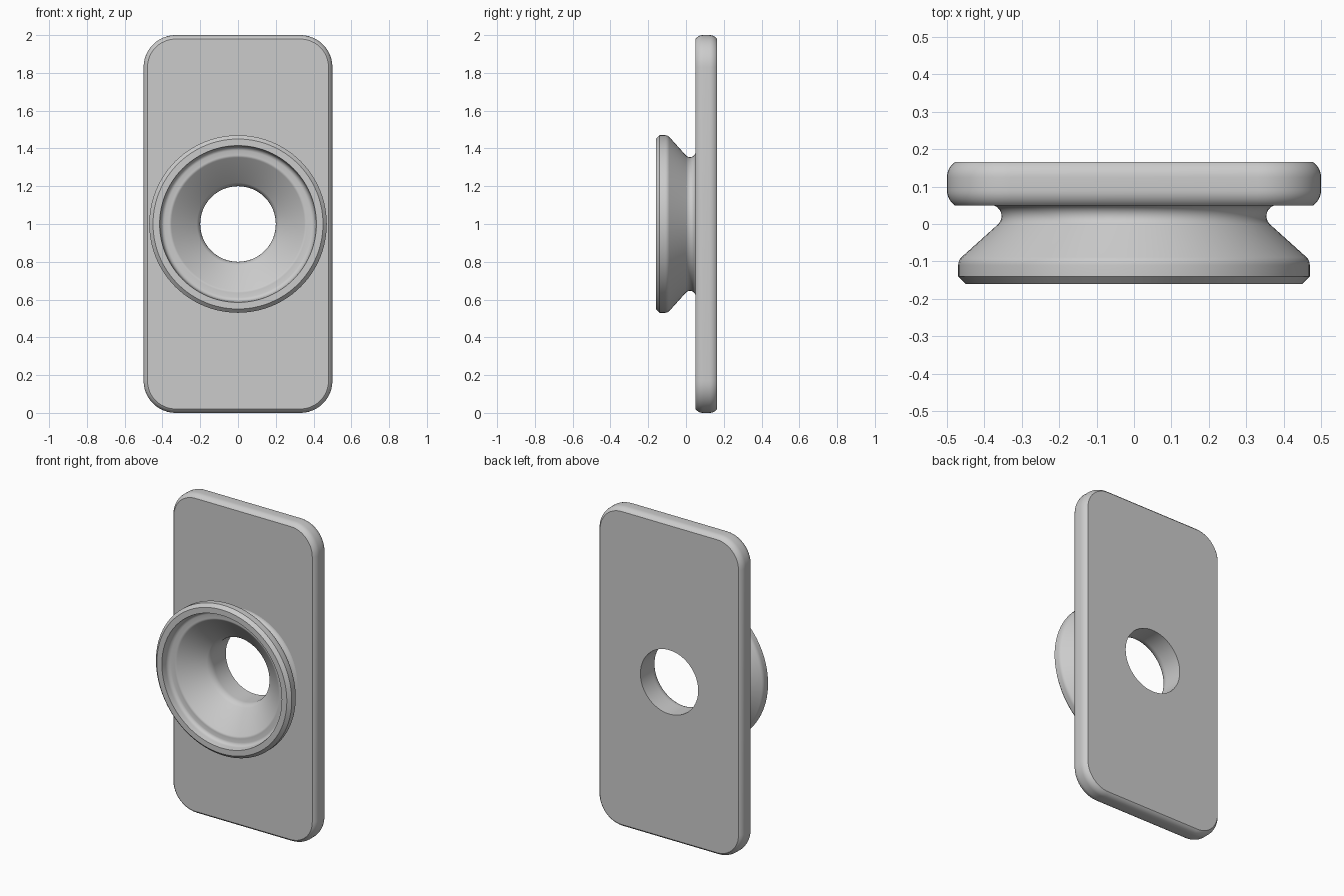
import bpy, bmesh
from math import sin, cos, pi, radians
from mathutils import Matrix

cube = bpy.data.objects.get("Cube")
if cube:
    bpy.data.objects.remove(cube, do_unlink=True)

grey = bpy.data.materials.new("plain grey")
grey.use_nodes = True
grey.diffuse_color = (0.6, 0.6, 0.6, 1)
grey.node_tree.nodes["Principled BSDF"].inputs["Base Color"].default_value = (0.6, 0.6, 0.6, 1)

FRONT, BACK, HOLE, MID = 0.05, 0.165, 0.2, 1.0
STEPS = 96


def finish(name, bm):
    bmesh.ops.recalc_face_normals(bm, faces=bm.faces)
    mesh = bpy.data.meshes.new(name)
    bm.to_mesh(mesh)
    bm.free()
    mesh.materials.append(grey)
    obj = bpy.data.objects.new(name, mesh)
    bpy.context.collection.objects.link(obj)
    return obj


def smooth(obj):
    bpy.ops.object.select_all(action="DESELECT")
    obj.select_set(True)
    bpy.context.view_layer.objects.active = obj
    bpy.ops.object.shade_smooth_by_angle(angle=radians(30))


def skin(bm, rings, loop=False):
    for a, b in zip(rings, rings[1:] + rings[:1] if loop else rings[1:]):
        n = len(a)
        for i in range(n):
            j = (i + 1) % n
            bm.faces.new((a[i], a[j], b[j], b[i]))


def arc(r, y, radius, start, end, n):
    """Profile points on a circular arc, angles in degrees."""
    angles = [radians(start + (end - start) * i / n) for i in range(n + 1)]
    return [(r + radius * cos(t), y + radius * sin(t)) for t in angles]


# Backing plate: rounded rectangle with curved rims
def rounded_ring(bm, inset, y, corner=0.17, n=12):
    ring = []
    for q, (sx, sz) in enumerate([(1, 1), (-1, 1), (-1, -1), (1, -1)]):
        for i in range(n + 1):
            t = (q + i / n) * pi / 2
            ring.append(bm.verts.new((sx * (0.5 - corner) + (corner - inset) * cos(t), y,
                                      MID + sz * (1 - corner) + (corner - inset) * sin(t))))
    return ring


bm = bmesh.new()
edge = arc(-0.049, 0, 0.049, 55, 0, 6)
sections = [(-dr, FRONT + 0.04 - dy) for dr, dy in edge]
sections += [(-dr, BACK - 0.04 + dy) for dr, dy in reversed(edge)]
rings = [rounded_ring(bm, *s) for s in sections]
skin(bm, rings)
bm.faces.new(rings[0])
bm.faces.new(rings[-1])
plate = finish("backing_plate", bm)

# Round hole through the plate
bm = bmesh.new()
bmesh.ops.create_cone(bm, cap_ends=True, segments=STEPS, radius1=HOLE, radius2=HOLE, depth=1,
                      matrix=Matrix.Translation((0, 0, MID)) @ Matrix.Rotation(pi / 2, 4, "X"))
cutter = finish("hole_cutter", bm)
cut = plate.modifiers.new("hole", "BOOLEAN")
cut.object = cutter
cut.solver = "EXACT"
bpy.context.view_layer.objects.active = plate
bpy.ops.object.modifier_apply(modifier=cut.name)
bpy.data.objects.remove(cutter, do_unlink=True)
smooth(plate)

# Flared cup: profile of (radius, y), from neck round the lip into the funnel
profile = arc(0.384, 0.021, 0.03, 90, 225, 10)
profile += arc(0.44, -0.11, 0.03, 45, 0, 4)
profile += [(0.47, -0.14), (0.45, -0.16), (0.415, -0.16)]
profile += arc(0.385, -0.13, 0.025, 0, 80, 5)
profile += arc(0.365, -0.085, 0.02, 270, 225, 4)
profile += arc(0.26, 0.045, 0.06, 225, 180, 6)
profile += [(HOLE, FRONT)]
bm = bmesh.new()
rings = [[bm.verts.new((r * cos(2 * pi * i / STEPS), y, MID + r * sin(2 * pi * i / STEPS)))
          for i in range(STEPS)] for r, y in profile]
skin(bm, rings, loop=True)
cup = finish("flared_cup", bm)
smooth(cup)
